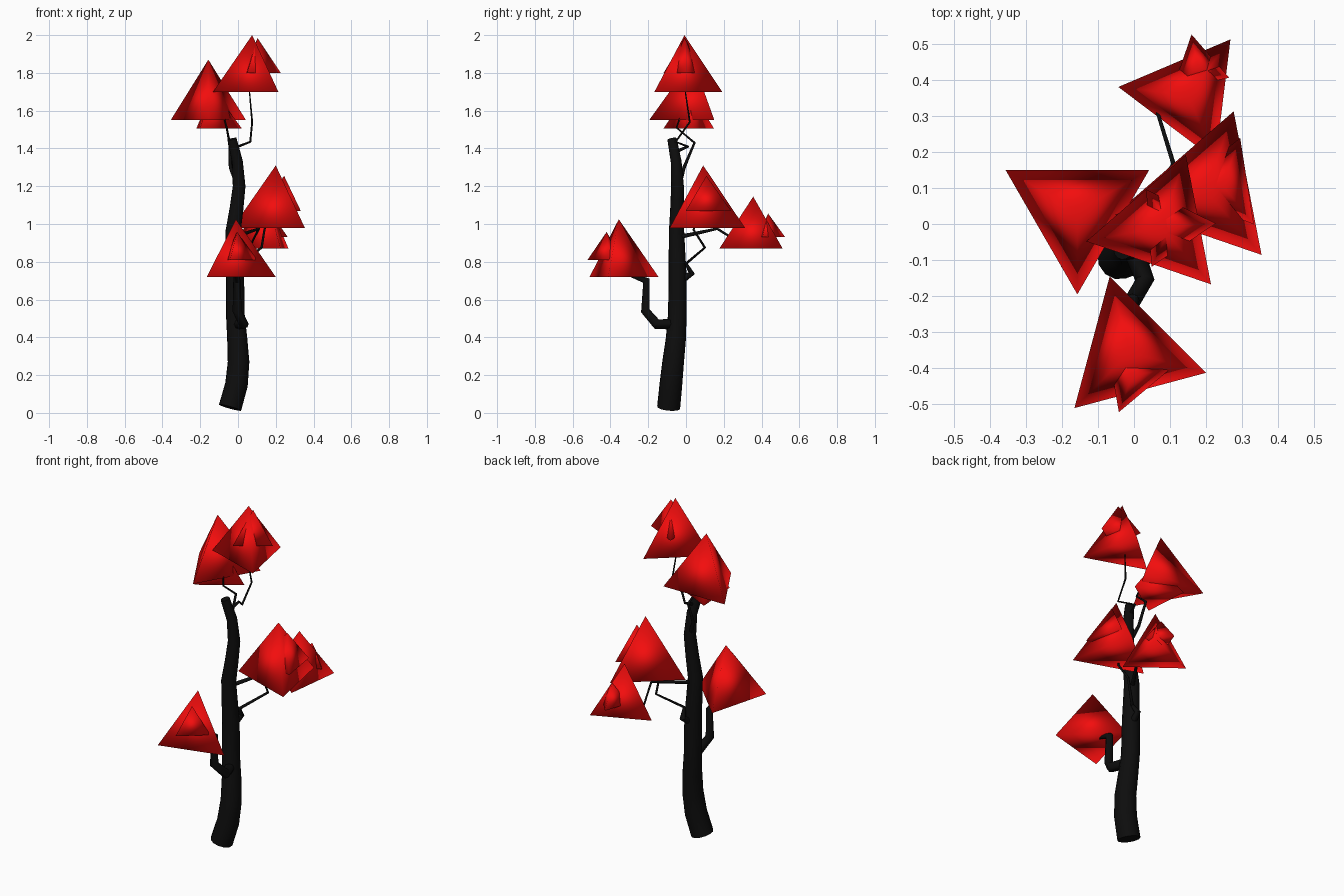
import bpy
from math import radians


def material(name, rgb):
    m = bpy.data.materials.new(name)
    m.diffuse_color = (*rgb, 1)
    return m


BARK = material("bark", (0.004, 0.004, 0.004))
LEAF = material("leaf", (0.9, 0.004, 0.004))


def tube(name, points, res):
    """Tapered tube through (x, y, z, radius) points."""
    cu = bpy.data.curves.new(name, 'CURVE')
    cu.dimensions = '3D'
    cu.bevel_depth = 1
    cu.bevel_resolution = res
    cu.use_fill_caps = True
    sp = cu.splines.new('POLY')
    sp.points.add(len(points) - 1)
    for p, (x, y, z, r) in zip(sp.points, points):
        p.co = (x, y, z, 1)
        p.radius = r
    ob = bpy.data.objects.new(name, cu)
    bpy.context.collection.objects.link(ob)
    bpy.ops.object.select_all(action='DESELECT')
    ob.select_set(True)
    bpy.context.view_layer.objects.active = ob
    bpy.ops.object.convert(target='MESH')
    ob = bpy.context.object
    ob.data.materials.clear()
    ob.data.materials.append(BARK)
    bpy.ops.object.shade_smooth_by_angle(angle=radians(50))


def leaf(name, x, y, z, r, h, angle):
    """Three-sided cone: base at z, one corner pointing along angle (degrees)."""
    bpy.ops.mesh.primitive_cone_add(vertices=3, radius1=r, radius2=0, depth=h,
                                    location=(x, y, z + h / 2),
                                    rotation=(0, 0, radians(angle - 90)))
    ob = bpy.context.object
    ob.name = name
    ob.data.materials.append(LEAF)
    bpy.ops.object.shade_smooth()


# Trunk
tube("trunk", [
    (-0.042, -0.092, 0.028, 0.062), (-0.008, -0.08, 0.15, 0.061),
    (0.003, -0.068, 0.27, 0.058), (-0.004, -0.054, 0.39, 0.054),
    (-0.014, -0.046, 0.52, 0.050), (-0.015, -0.044, 0.72, 0.048),
    (-0.022, -0.048, 0.86, 0.044), (-0.026, -0.05, 0.96, 0.041),
    (-0.008, -0.047, 1.08, 0.037), (0.006, -0.045, 1.2, 0.034),
    (-0.003, -0.052, 1.33, 0.029), (-0.032, -0.074, 1.45, 0.025)], 4)

# Branches
tube("front_branch", [
    (-0.01, -0.05, 0.47, 0.03), (0.03, -0.155, 0.47, 0.027),
    (-0.005, -0.215, 0.54, 0.024), (-0.005, -0.21, 0.70, 0.02),
    (-0.01, -0.30, 0.735, 0.012)], 2)
tube("right_branch", [
    (-0.01, -0.03, 0.70, 0.022), (0.0, 0.03, 0.74, 0.018),
    (0.012, 0.0, 0.79, 0.009), (0.125, 0.10, 0.875, 0.007),
    (0.14, 0.04, 0.97, 0.006), (0.15, 0.05, 1.0, 0.005)], 2)
tube("back_branch", [
    (-0.02, -0.04, 0.93, 0.012), (0.11, 0.165, 0.975, 0.007),
    (0.065, 0.31, 0.885, 0.005)], 2)
tube("upper_left_branch", [
    (0.0, -0.04, 1.2, 0.014), (-0.04, -0.01, 1.3, 0.009),
    (-0.045, 0.045, 1.43, 0.007), (-0.06, -0.05, 1.51, 0.005),
    (-0.075, -0.03, 1.57, 0.004)], 2)
tube("upper_right_branch", [
    (-0.018, -0.06, 1.38, 0.010), (0.0, 0.01, 1.41, 0.007),
    (0.065, -0.055, 1.435, 0.006), (0.075, 0.02, 1.54, 0.005),
    (0.06, -0.005, 1.71, 0.003)], 2)

# Leaf clusters: a large and a small cone each
CLUSTERS = {
    "top_leaf": [(0.075, -0.008, 1.70, 0.211, 0.30, 191),
                 (0.103, -0.007, 1.80, 0.124, 0.185, 4)],
    "upper_left_leaf": [(-0.157, 0.035, 1.55, 0.23, 0.32, -90),
                        (-0.134, 0.02, 1.505, 0.155, 0.21, 4)],
    "right_leaf": [(0.20, 0.091, 0.98, 0.234, 0.33, 191),
                   (0.244, 0.108, 1.07, 0.14, 0.185, 69)],
    "back_leaf": [(0.15, 0.356, 0.87, 0.195, 0.275, 173),
                  (0.177, 0.435, 0.93, 0.092, 0.125, 101)],
    "front_leaf": [(-0.011, -0.356, 0.72, 0.218, 0.305, -15),
                   (-0.005, -0.42, 0.81, 0.108, 0.148, 10)],
}
for name, cones in CLUSTERS.items():
    for size, cone in zip(("large", "small"), cones):
        leaf(f"{name}_{size}", *cone)
